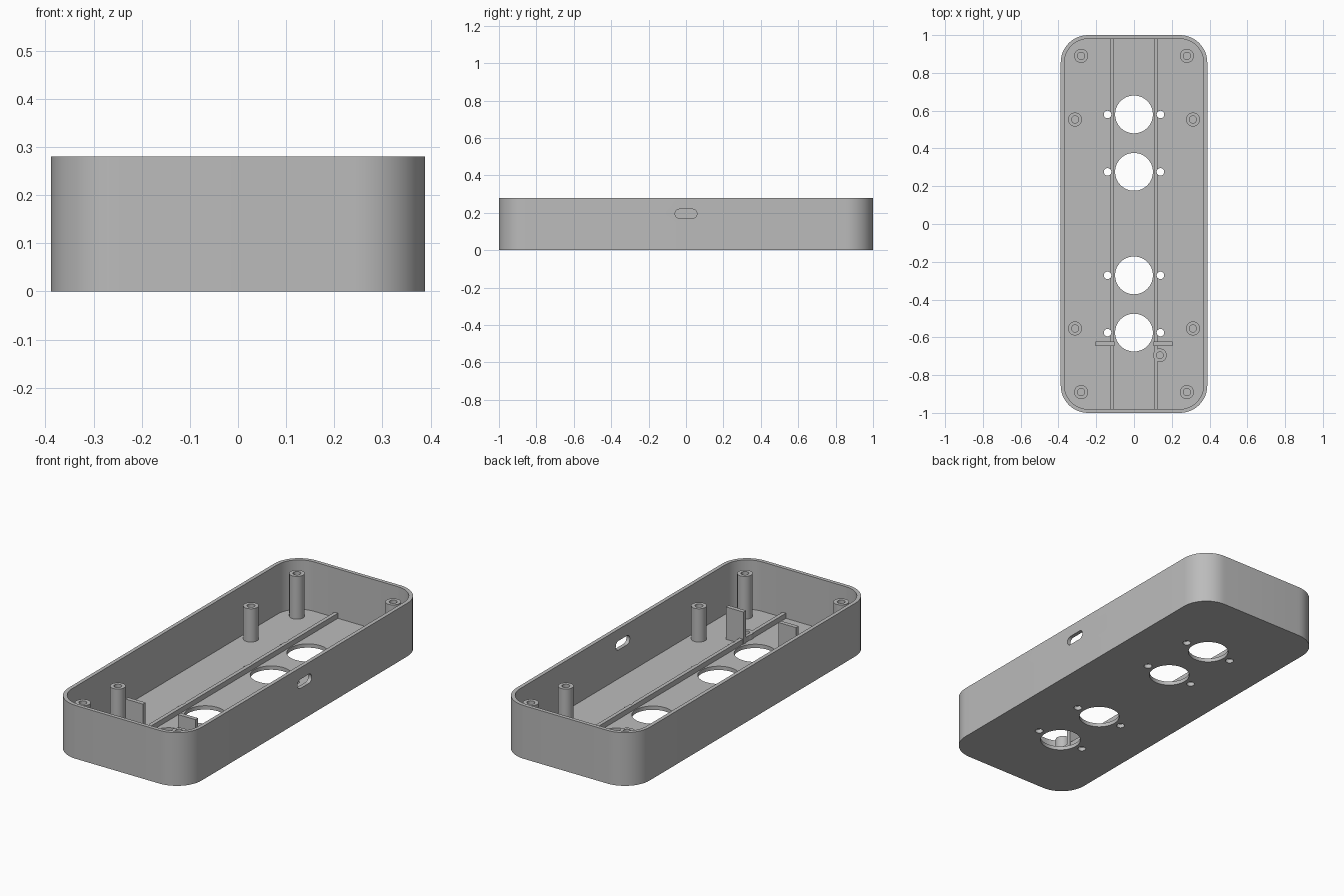
import bpy
import bmesh
from math import cos, sin, pi
from mathutils import Matrix

cube = bpy.data.objects.get("Cube")
if cube:
    bpy.data.objects.remove(cube, do_unlink=True)

WIDTH, LENGTH, HEIGHT = 0.776, 2.0, 0.28
WALL, FLOOR, RADIUS = 0.02, 0.02, 0.145
RAIL_TOP = 0.047

grey = bpy.data.materials.new("plain grey")
grey.use_nodes = True
grey.diffuse_color = (0.5, 0.5, 0.5, 1)
grey.node_tree.nodes["Principled BSDF"].inputs["Base Color"].default_value = grey.diffuse_color


def arc(cx, cy, r, start, sweep, n):
    return [(cx + r * cos(start + sweep * i / n), cy + r * sin(start + sweep * i / n))
            for i in range(n + 1)]


def circle(x, y, r, n=40):
    return arc(x, y, r, 0, 2 * pi, n)[:-1]


def rounded(w, h, r, cx=0, n=12):
    a, b = w / 2 - r, h / 2 - r
    points = []
    for k, (sx, sy) in enumerate([(1, 1), (-1, 1), (-1, -1), (1, -1)]):
        points += arc(cx + sx * a, sy * b, r, k * pi / 2, pi / 2, n)
    return points


def box_outline(x0, x1, y0, y1):
    return [(x0, y0), (x1, y0), (x1, y1), (x0, y1)]


def finish(name, bm):
    bmesh.ops.recalc_face_normals(bm, faces=bm.faces)
    mesh = bpy.data.meshes.new(name)
    bm.to_mesh(mesh)
    bm.free()
    mesh.materials.append(grey)
    obj = bpy.data.objects.new(name, mesh)
    bpy.context.collection.objects.link(obj)
    return obj


def prism(name, outline, z0, z1, matrix=None):
    bm = bmesh.new()
    base = bm.faces.new([bm.verts.new((x, y, z0)) for x, y in outline])
    top = bmesh.ops.extrude_face_region(bm, geom=[base])["geom"]
    bmesh.ops.translate(bm, vec=(0, 0, z1 - z0),
                        verts=[g for g in top if isinstance(g, bmesh.types.BMVert)])
    if matrix:
        bm.transform(matrix)
    return finish(name, bm)


def tube(name, x, y, r_out, r_in, z0, z1):
    bm = bmesh.new()
    rings = [[bm.verts.new((px, py, z)) for px, py in circle(x, y, r, 32)]
             for r, z in [(r_out, z0), (r_out, z1), (r_in, z1), (r_in, z0)]]
    for a, b in zip(rings, rings[1:] + rings[:1]):
        for i in range(len(a)):
            j = (i + 1) % len(a)
            bm.faces.new((a[i], a[j], b[j], b[i]))
    return finish(name, bm)


def cut(obj, cutters):
    bpy.context.view_layer.objects.active = obj
    for cutter in cutters:
        mod = obj.modifiers.new("cut", 'BOOLEAN')
        mod.operation, mod.solver, mod.object = 'DIFFERENCE', 'EXACT', cutter
        bpy.ops.object.modifier_apply(modifier=mod.name)


# Open tray and its two long inner rails
tray = prism("tray", rounded(WIDTH, LENGTH, RADIUS), 0, HEIGHT)
rails = [prism(f"{side}_rail",
               box_outline(s * 0.115 - 0.01, s * 0.115 + 0.01, -0.982, 0.982),
               FLOOR - 0.004, RAIL_TOP)
         for side, s in (("left", 1), ("right", -1))]

# Cutters: tray cavity, wall slot, round openings with a screw hole on each side
cavity = prism("cavity_cutter",
               rounded(WIDTH - 2 * WALL, LENGTH - 2 * WALL, RADIUS - WALL), FLOOR, 1)
slot = prism("slot_cutter", rounded(0.048, 0.117, 0.0235, cx=-0.195), 0.3, 0.5,
             Matrix.Rotation(pi / 2, 4, 'Y'))
openings, screw_holes = [], []
for y in (0.58, 0.276, -0.272, -0.575):
    openings.append(prism("opening_cutter", circle(0, y, 0.1, 64), -1, 1))
    for s in (1, -1):
        screw_holes.append(prism("screw_hole_cutter", circle(s * 0.14, y, 0.02, 24), -1, 1))
peg_x, peg_y = 0.137, -0.695
peg_hole = prism("peg_hole_cutter", circle(peg_x, peg_y, 0.018, 32), FLOOR, 1)

cut(tray, [cavity, slot] + openings + screw_holes)
for rail in rails:
    cut(rail, screw_holes)
cut(rails[0], [peg_hole])
for cutter in [cavity, slot, peg_hole] + openings + screw_holes:
    bpy.data.objects.remove(cutter, do_unlink=True)

parts = [tray] + rails

# Hollow screw posts: tall ones in the corners, shorter ones along the sides
for side, s in (("left", 1), ("right", -1)):
    for end, e in (("back", 1), ("front", -1)):
        parts.append(tube(f"{end}_{side}_corner_post", s * 0.28, e * 0.89,
                          0.037, 0.019, FLOOR - 0.002, 0.245))
        parts.append(tube(f"{end}_{side}_side_post", s * 0.312, e * 0.553,
                          0.037, 0.019, FLOOR - 0.002, 0.195))
    # Upright fin standing across each rail
    x0, x1 = sorted((s * 0.102, s * 0.204))
    parts.append(prism(f"{side}_fin", box_outline(x0, x1, -0.645, -0.623),
                       FLOOR - 0.002, 0.19))

# Low hollow peg against the left rail
parts.append(tube("low_peg", peg_x, peg_y, 0.036, 0.018, FLOOR - 0.002, RAIL_TOP - 0.0005))

# Smooth the curves and keep the edges sharp
bpy.ops.object.select_all(action='DESELECT')
for part in parts:
    part.select_set(True)
bpy.context.view_layer.objects.active = tray
bpy.ops.object.shade_smooth_by_angle(angle=pi / 6)
